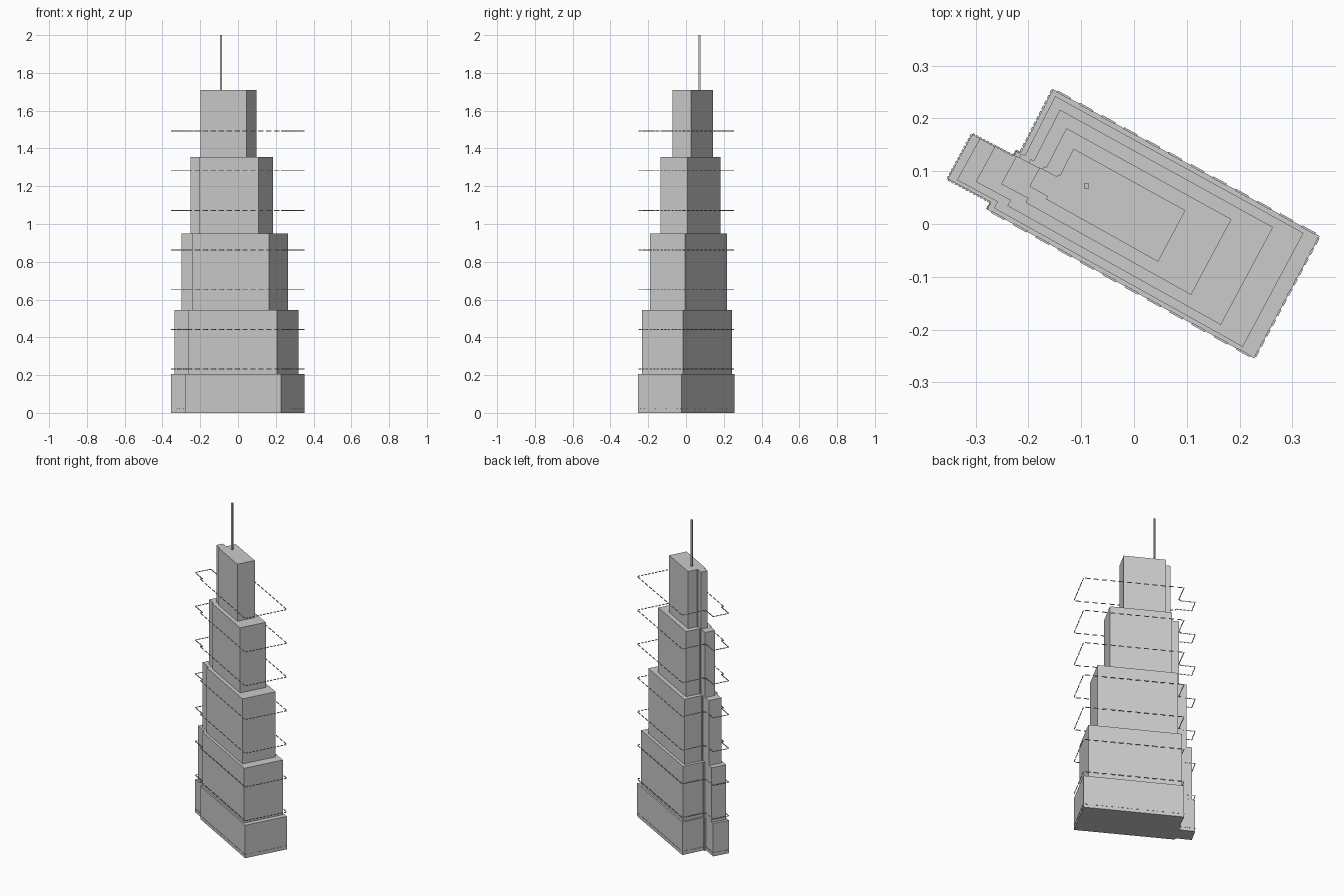
import bpy, bmesh
from mathutils import Vector, Matrix

if "Cube" in bpy.data.objects:
    bpy.data.objects.remove(bpy.data.objects["Cube"])

# Footprint of the tower: rotated slab with a narrower wing on the left
FOOT = [Vector(p) for p in [
    (-0.154, 0.256), (0.352, -0.023), (0.228, -0.255), (-0.279, 0.028),
    (-0.272, 0.041), (-0.354, 0.085), (-0.307, 0.171), (-0.228, 0.129),
    (-0.224, 0.139), (-0.216, 0.135)]]
CENTRE = Vector((-0.086, 0.061))   # point the setbacks shrink towards


def make_object(name, bm):
    bmesh.ops.recalc_face_normals(bm, faces=bm.faces)
    mesh = bpy.data.meshes.new(name)
    bm.to_mesh(mesh)
    bm.free()
    obj = bpy.data.objects.new(name, mesh)
    bpy.context.collection.objects.link(obj)
    return obj


def add_tier(name, scale, z0, z1):
    bm = bmesh.new()
    ring = [CENTRE + (p - CENTRE) * scale for p in FOOT]
    base = bm.faces.new([bm.verts.new((p.x, p.y, z0)) for p in ring])
    ext = bmesh.ops.extrude_face_region(bm, geom=[base], use_keep_orig=True)
    top = [g for g in ext["geom"] if isinstance(g, bmesh.types.BMVert)]
    bmesh.ops.translate(bm, verts=top, vec=(0, 0, z1 - z0))
    make_object(name, bm)


def add_box(bm, centre, size, direction=Vector((1, 0))):
    x = direction.normalized()
    rot = Matrix(((x.x, -x.y, 0), (x.y, x.x, 0), (0, 0, 1))).to_4x4()
    bmesh.ops.create_cube(bm, size=1, matrix=Matrix.Translation(centre) @ rot
                          @ Matrix.Diagonal((*size, 1)))


# Stepped tower
levels = [0, 0.205, 0.545, 0.95, 1.355, 1.71]
for i, s in enumerate([1, 0.93, 0.798, 0.618, 0.419]):
    add_tier(f"tower_tier_{i + 1}", s, levels[i], levels[i + 1])

# Roof mast
bm = bmesh.new()
add_box(bm, (-0.09, 0.072, 1.855), (0.009, 0.009, 0.29))
make_object("mast", bm)

# Dashed outlines of the footprint, hovering around the tower
DASHES, THICK = 12, 0.004
for k in range(8):
    bm = bmesh.new()
    for a, b in zip(FOOT, FOOT[1:] + FOOT[:1]):
        step = (b - a) / DASHES
        for j in range(DASHES):
            p = a + step * (j + 0.5)
            add_box(bm, (p.x, p.y, 0.022 + 0.21 * k),
                    (step.length * 0.6, THICK, THICK), step)
    make_object(f"dashed_outline_{k + 1}", bm)
